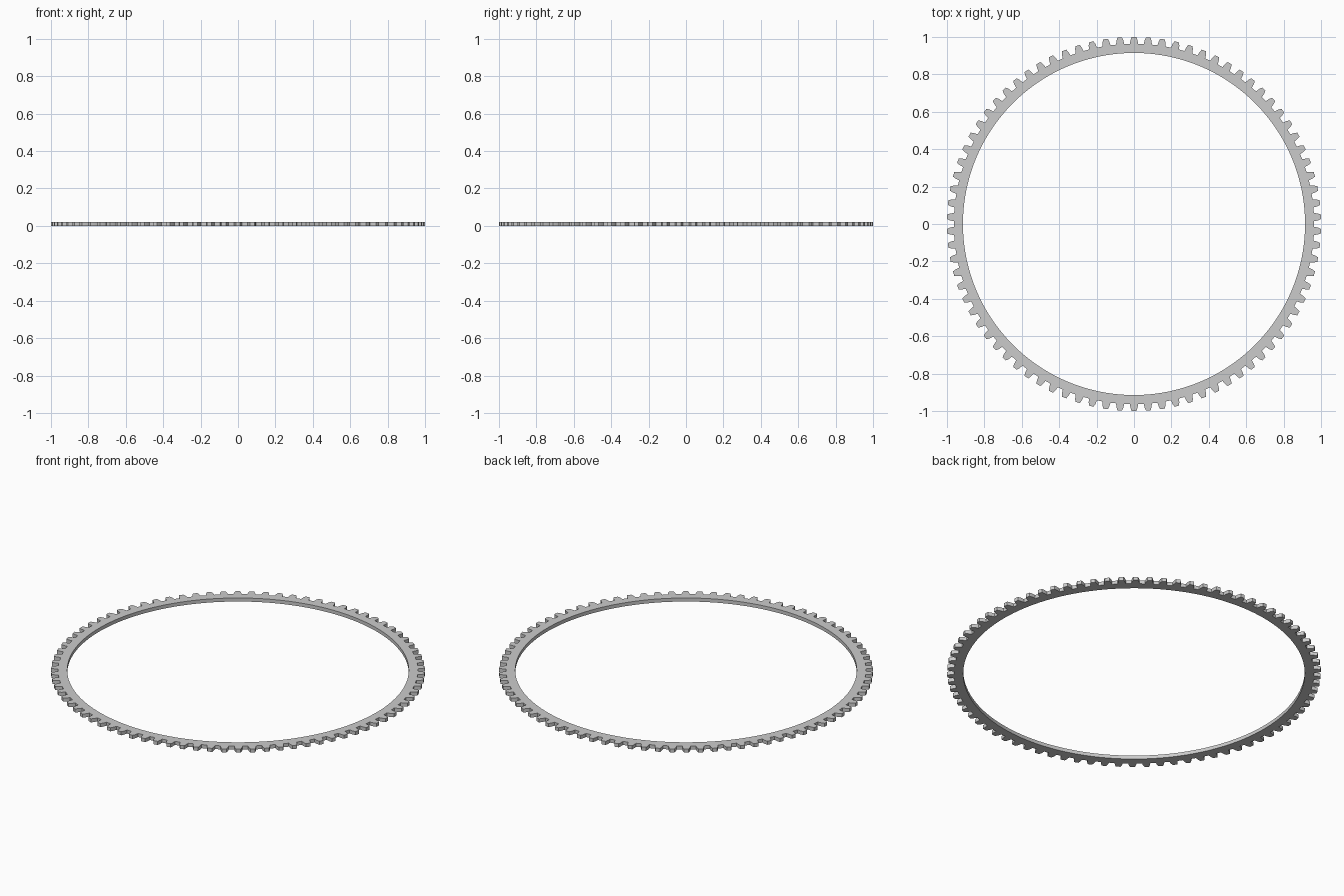
import bpy, bmesh, math

if "Cube" in bpy.data.objects:
    bpy.data.objects.remove(bpy.data.objects["Cube"])

TEETH = 82
INNER_R = 0.914
HEIGHT = 0.021
# half of one tooth's outline: (tangential offset, radius), left to right
TOOTH = [(-0.022, 0.963), (-0.0185, 0.984), (-0.012, 1.0),
         (0.012, 1.0), (0.0185, 0.984), (0.022, 0.963)]


def polar(r, a):
    return (r * math.sin(a), r * math.cos(a))


# Outer toothed outline and matching inner bore outline
outer, inner = [], []
for i in range(TEETH):
    a0 = 2 * math.pi * i / TEETH
    for off, r in TOOTH:
        a = a0 + off / r
        outer.append(polar(r, a))
        inner.append(polar(INNER_R, a))

# Flat ring of quads, closed into a solid of constant height
bm = bmesh.new()
n = len(outer)
rings = [[bm.verts.new((x, y, z)) for x, y in loop]
         for loop, z in ((outer, 0), (outer, HEIGHT), (inner, HEIGHT), (inner, 0))]
for k in range(4):
    a, b = rings[k], rings[(k + 1) % 4]
    for i in range(n):
        j = (i + 1) % n
        bm.faces.new((a[i], a[j], b[j], b[i]))
bmesh.ops.recalc_face_normals(bm, faces=bm.faces)

mesh = bpy.data.meshes.new("gear_ring")
bm.to_mesh(mesh)
bm.free()
gear = bpy.data.objects.new("gear_ring", mesh)
bpy.context.collection.objects.link(gear)

# Smooth bore, crisp teeth
bpy.context.view_layer.objects.active = gear
gear.select_set(True)
bpy.ops.object.shade_smooth_by_angle(angle=math.radians(15))
